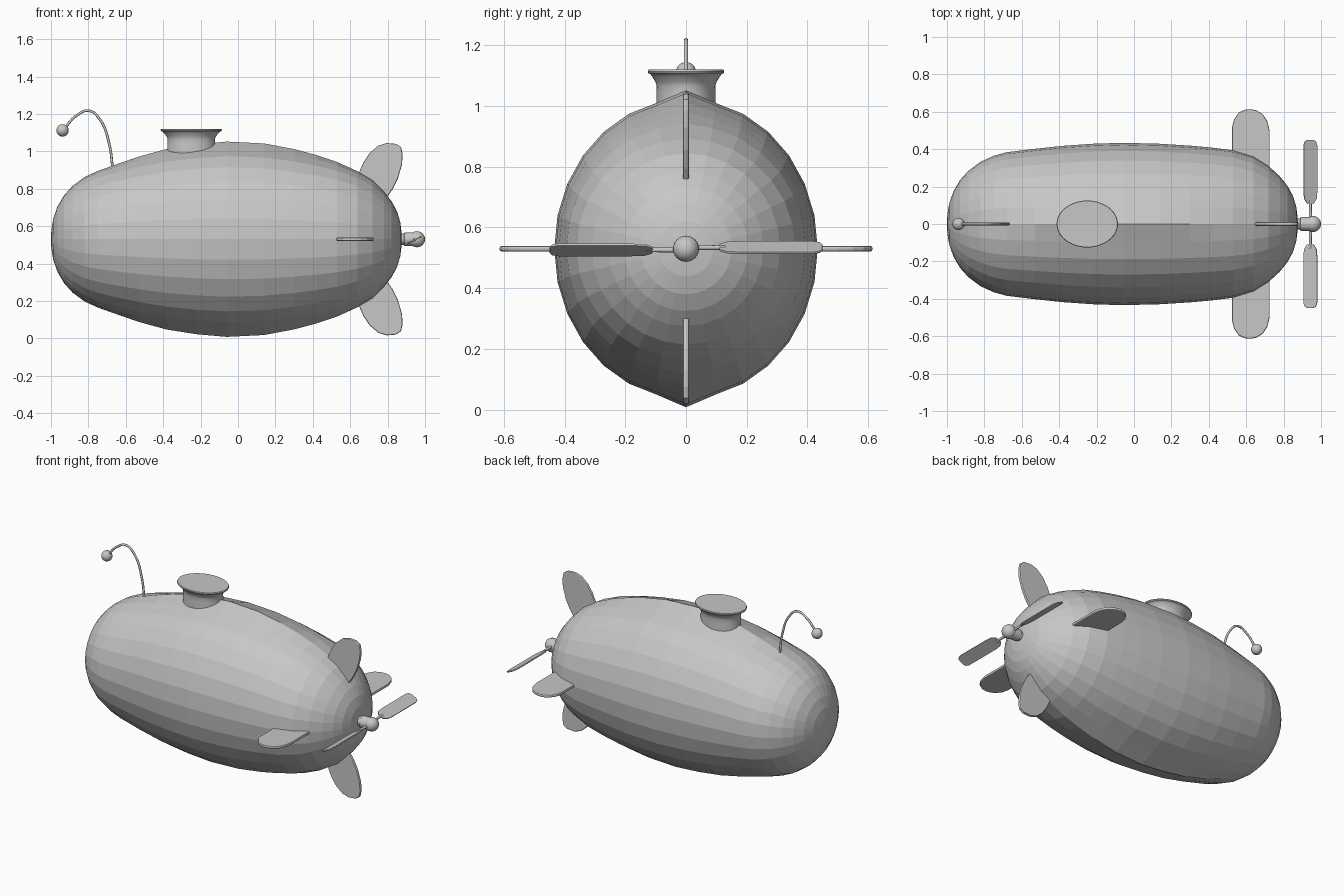
import bpy, bmesh, math
from mathutils import Vector, Matrix

if "Cube" in bpy.data.objects:
    bpy.data.objects.remove(bpy.data.objects["Cube"])

ZC = 0.53  # height of the hull axis

grey = bpy.data.materials.new("light grey")
grey.diffuse_color = (0.57, 0.57, 0.57, 1)
grey.use_nodes = True
grey.node_tree.nodes["Principled BSDF"].inputs["Base Color"].default_value = grey.diffuse_color


def finish(name, bm, smooth=None):
    bmesh.ops.recalc_face_normals(bm, faces=bm.faces)
    me = bpy.data.meshes.new(name)
    bm.to_mesh(me)
    bm.free()
    me.materials.append(grey)
    ob = bpy.data.objects.new(name, me)
    bpy.context.collection.objects.link(ob)
    if smooth:
        bpy.ops.object.select_all(action='DESELECT')
        ob.select_set(True)
        bpy.context.view_layer.objects.active = ob
        bpy.ops.object.shade_smooth_by_angle(angle=math.radians(smooth))
    return ob


def loft(bm, rings):
    """Skin closed rings of points and cap both ends."""
    rows = [[bm.verts.new(p) for p in r] for r in rings]
    n = len(rows[0])
    for a, b in zip(rows, rows[1:]):
        for i in range(n):
            j = (i + 1) % n
            bm.faces.new((a[i], a[j], b[j], b[i]))
    bm.faces.new(rows[0])
    bm.faces.new(rows[-1])
    return rows


def plate(name, outline, thick, to3d, bevel=0.006):
    """Thin plate from a 2D outline, with softened rims."""
    bm = bmesh.new()
    loft(bm, [[to3d(u, v, s * thick / 2) for u, v in outline] for s in (-1, 1)])
    ob = finish(name, bm)
    mod = ob.modifiers.new("soft rim", 'BEVEL')
    mod.width, mod.segments, mod.limit_method = bevel, 2, 'ANGLE'
    mod.angle_limit = math.radians(50)
    return ob


# Hull: faceted rings (x, half width, half height) with a ridge top and bottom
N = 28
sections = [(-0.998, 0.05, 0.05), (-0.988, 0.11, 0.11), (-0.965, 0.175, 0.175),
            (-0.93, 0.235, 0.235), (-0.885, 0.285, 0.285), (-0.82, 0.333, 0.333),
            (-0.75, 0.365, 0.365), (-0.68, 0.384, 0.39), (-0.53, 0.402, 0.442),
            (-0.38, 0.418, 0.483), (-0.22, 0.429, 0.508), (-0.06, 0.434, 0.522),
            (0.14, 0.429, 0.512), (0.3, 0.419, 0.482), (0.42, 0.408, 0.45),
            (0.53, 0.394, 0.413), (0.64, 0.36, 0.363), (0.72, 0.31, 0.316),
            (0.78, 0.255, 0.255), (0.82, 0.205, 0.205), (0.85, 0.15, 0.15),
            (0.868, 0.09, 0.09), (0.874, 0.04, 0.04)]
rings = []
for x, ry, rz in sections:
    ring = []
    for i in range(N):
        a = math.tau * i / N
        h = rz if i in (0, N // 2) else rz - 0.33 * max(0, rz - ry)
        ring.append((x, ry * math.sin(a), ZC + h * math.cos(a)))
    rings.append(ring)
bm = bmesh.new()
loft(bm, rings)
for f in [f for f in bm.faces if len(f.verts) == N]:
    tip = f.calc_center_median()
    v = bmesh.ops.poke(bm, faces=[f])["verts"][0]
    v.co.x = -1.0 if tip.x < 0 else 0.876
finish("hull", bm)

# Hatch: oval neck flaring to a thin flat rim
bm = bmesh.new()
loft(bm, [[(-0.25 + rx * math.cos(math.tau * i / 48), rx * 0.765 * math.sin(math.tau * i / 48), z)
           for i in range(48)]
          for rx, z in ((0.128, 0.95), (0.128, 1.04), (0.126, 1.065), (0.132, 1.08),
                        (0.148, 1.1), (0.155, 1.106), (0.162, 1.108), (0.164, 1.114),
                        (0.161, 1.12))])
finish("hatch", bm, 35)

# Antenna: bent wire with a ball tip
cu = bpy.data.curves.new("antenna_wire", 'CURVE')
cu.dimensions = '3D'
cu.bevel_depth, cu.bevel_resolution, cu.use_fill_caps = 0.007, 2, True
pts = [(-0.668, 0.89), (-0.69, 1.045), (-0.735, 1.165), (-0.797, 1.217), (-0.865, 1.19), (-0.93, 1.12)]
sp = cu.splines.new('BEZIER')
sp.bezier_points.add(len(pts) - 1)
for b, (x, z) in zip(sp.bezier_points, pts):
    b.co = (x, 0, z)
    b.handle_left_type = b.handle_right_type = 'AUTO'
cu.materials.append(grey)
bpy.context.collection.objects.link(bpy.data.objects.new("antenna_wire", cu))


def ball(name, centre, r):
    bm = bmesh.new()
    bmesh.ops.create_uvsphere(bm, u_segments=20, v_segments=12, radius=r,
                              matrix=Matrix.Translation(centre))
    finish(name, bm, 40)


ball("antenna_ball", (-0.938, 0, 1.112), 0.033)

# Side fins and tail fins, mirrored
side = [(0.525, 0.3), (0.525, 0.52), (0.535, 0.56), (0.56, 0.595), (0.59, 0.61), (0.62, 0.614),
        (0.655, 0.608), (0.69, 0.585), (0.713, 0.55), (0.725, 0.5), (0.725, 0.22)]
tail = [(0.62, 0.27), (0.642, 0.345), (0.67, 0.41), (0.705, 0.462), (0.75, 0.5), (0.795, 0.514),
        (0.845, 0.51), (0.872, 0.492), (0.88, 0.455), (0.877, 0.4), (0.855, 0.325),
        (0.825, 0.265), (0.795, 0.222), (0.72, 0.15)]
for s, a, b in ((1, "left", "upper"), (-1, "right", "lower")):
    plate(a + "_fin", side, 0.018, lambda u, v, w: (u, s * v, ZC + w))
    plate(b + "_tail_fin", tail, 0.02, lambda u, v, w: (u, w, ZC + s * v))

# Propeller hub: stepped shaft with a round nose
bm = bmesh.new()
loft(bm, [[(x, r * math.cos(math.tau * i / 24), ZC + r * math.sin(math.tau * i / 24))
           for i in range(24)]
          for x, r in ((0.85, 0.03), (0.888, 0.03), (0.89, 0.037), (0.955, 0.037))])
finish("propeller_shaft", bm, 35)
ball("propeller_hub", (0.957, 0, ZC), 0.043)

# Blades: pitched paddles on thin stems, half a turn apart
blade = [(-0.02, 0.11), (-0.037, 0.135), (-0.041, 0.18), (-0.041, 0.42), (-0.033, 0.442),
         (-0.018, 0.449), (0.018, 0.449), (0.033, 0.442), (0.041, 0.42), (0.041, 0.18),
         (0.037, 0.135), (0.02, 0.11)]
pitch = math.radians(26)
for k, n in ((0, "left"), (1, "right")):
    turn = (Matrix.Translation((0.943, 0, ZC)) @ Matrix.Rotation(math.pi * k, 4, 'X')
            @ Matrix.Translation((0, 0, 0.004)) @ Matrix.Rotation(pitch, 4, 'Y'))
    plate(n + "_blade", blade, 0.008, lambda u, v, w: turn @ Vector((u, v, w)), 0.002)
    bm = bmesh.new()
    loft(bm, [[turn @ Vector((r * math.cos(math.tau * i / 12), y, r * math.sin(math.tau * i / 12)))
               for i in range(12)] for y, r in ((0.0, 0.009), (0.13, 0.007))])
    finish(n + "_blade_stem", bm, 40)
